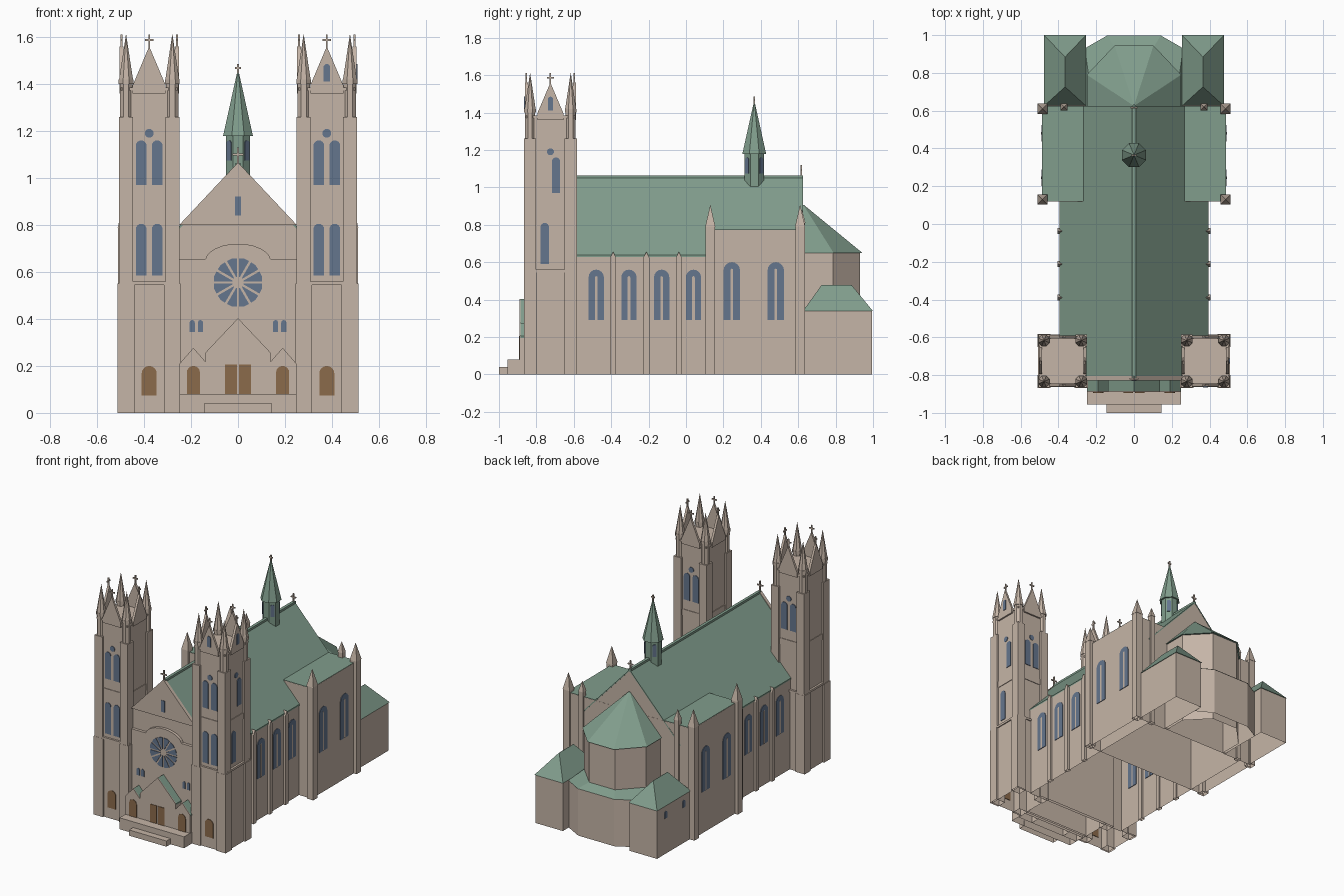
import bpy, bmesh, math

cube = bpy.data.objects.get("Cube")
if cube:
    bpy.data.objects.remove(cube, do_unlink=True)


def material(name, rgb):
    m = bpy.data.materials.new(name)
    m.use_nodes = True
    m.diffuse_color = (*rgb, 1)
    for n in m.node_tree.nodes:
        if n.type == 'BSDF_PRINCIPLED':
            n.inputs["Base Color"].default_value = (*rgb, 1)
    return m


STONE = material("warm stone", (0.56, 0.46, 0.385))
COPPER = material("green copper", (0.22, 0.34, 0.265))
GLASS = material("blue glass", (0.13, 0.18, 0.27))
WOOD = material("brown wood", (0.26, 0.145, 0.07))


# Joins two matching outlines across one axis; parts on the ground stay open below
def loft(name, lower, upper, axis, a, b, mat):
    def place(p, d):
        return {'x': (d, p[0], p[1]), 'y': (p[0], d, p[1]), 'z': (p[0], p[1], d)}[axis]
    bm = bmesh.new()
    r0 = [bm.verts.new(place(p, a)) for p in lower]
    r1 = [bm.verts.new(place(p, b)) for p in upper]
    n = len(r0)
    bm.faces.new(r0)
    bm.faces.new(r1)
    for i in range(n):
        j = (i + 1) % n
        bm.faces.new((r0[i], r0[j], r1[j], r1[i]))
    bmesh.ops.remove_doubles(bm, verts=bm.verts, dist=1e-5)
    bmesh.ops.recalc_face_normals(bm, faces=bm.faces)
    floor = [f for f in bm.faces if all(v.co.z < 1e-5 for v in f.verts)]
    if axis == 'z' or max(p[1] for p in lower) > 0.2:
        if a == 0 or axis != 'z':
            if mat == STONE:
                bmesh.ops.delete(bm, geom=floor, context='FACES_ONLY')
    me = bpy.data.meshes.new(name)
    bm.to_mesh(me)
    bm.free()
    me.materials.append(mat)
    ob = bpy.data.objects.new(name, me)
    bpy.context.collection.objects.link(ob)
    return ob


def prism(name, pts, axis, a, b, mat=STONE):
    return loft(name, pts, pts, axis, a, b, mat)


def rect(u0, u1, v0, v1):
    return [(u0, v0), (u1, v0), (u1, v1), (u0, v1)]


def box(name, x0, x1, y0, y1, z0, z1, mat=STONE):
    return prism(name, rect(x0, x1, y0, y1), 'z', z0, z1, mat)


def ring(cx, cy, r, n=8):
    return [(cx + r * math.cos((i + 0.5) * math.tau / n),
             cy + r * math.sin((i + 0.5) * math.tau / n)) for i in range(n)]


def cone(name, pts, cx, cy, z0, z1, mat=STONE):
    tip = [(cx + (x - cx) * 0.02, cy + (y - cy) * 0.02) for x, y in pts]
    return loft(name, pts, tip, 'z', z0, z1, mat)


def arch(c, w, z0, z1, n=8):
    r = w / 2
    top = [(c + r * math.cos(math.pi * i / n), z1 - r + r * math.sin(math.pi * i / n))
           for i in range(n + 1)]
    return [(c - r, z0), (c + r, z0)] + top


def plate(name, pts, axis, at, mat=GLASS):
    return prism(name, pts, axis, at - 0.004, at + 0.004, mat)


def gable(cx, half, base, eave, peak):
    return [(cx - half, base), (cx + half, base), (cx + half, eave), (cx, peak), (cx - half, eave)]


def chevron(name, cx, half, peak, slope, t, y0, y1):
    e = peak - half * slope
    pts = [(cx - half, e), (cx, peak), (cx + half, e),
           (cx + half, e + t), (cx, peak + t), (cx - half, e + t)]
    return prism(name, pts, 'y', y0, y1, COPPER)


def cross(name, x, y, z, h, along='x'):
    t, a = 0.004, h * 0.3
    box(name + "_post", x - t, x + t, y - t, y + t, z, z + h)
    dx, dy = (a, t) if along == 'x' else (t, a)
    box(name + "_arm", x - dx, x + dx, y - dy, y + dy, z + h * .55, z + h * .55 + 2 * t)


# Nave, with one roof slope running over the side aisles
SLOPE, RIDGE = 1.07, 1.05
for part, half, y0, y1 in (("nave", 0.39, -0.60, 0.624), ("nave_front", 0.25, -0.805, -0.58)):
    prism(part + "_walls", gable(0, half, 0, RIDGE - half * SLOPE, RIDGE), 'y', y0, y1)
    chevron(part + "_roof", 0, half + 0.004, RIDGE, SLOPE, 0.01, y0, y1 + 0.002)
box("roof_ridge", -0.01, 0.01, -0.815, 0.626, 1.045, 1.064, COPPER)
cross("rear_gable_cross", 0, 0.615, 1.055, 0.065)

# Front wall: arched lower panel, recess, projecting gable
hood = [(0.14 * math.cos(t), 0.645 + 0.075 * math.sin(t))
        for t in [0.13 + (math.pi - 0.26) * i / 12 for i in range(13)]]
prism("front_panel", [(-0.25, 0), (0.25, 0), (0.25, 0.655)] + hood + [(-0.25, 0.655)], 'y', -0.825, -0.79)
prism("front_gable", [(-0.25, 0.80), (0.25, 0.80), (0, 1.066)], 'y', -0.828, -0.805)
cross("front_gable_cross", 0, -0.82, 1.055, 0.075)
plate("gable_window", rect(-0.013, 0.013, 0.84, 0.92), 'y', -0.828)

# Rose window of twelve petals
for i in range(12):
    mid, spread = (i + 0.5) * math.tau / 12, math.tau / 24
    petal = [(r * math.cos(mid + k * (spread - 0.005 / r)), 0.555 + r * math.sin(mid + k * (spread - 0.005 / r)))
             for r, k in ((0.025, -1), (0.103, -1), (0.105, 0), (0.103, 1), (0.025, 1))]
    plate(f"rose_petal_{i}", petal, 'y', -0.825)

# Portals, each with a stone face hiding the roof edge, and steps
FRONT = -0.89


def portal(name, cx, half, eave, peak):
    t = 0.01
    slope = (peak - eave) / half
    prism(name + "_walls", gable(cx, half, 0, eave - t, peak - t), 'y', -0.885, -0.82)
    prism(name + "_face", gable(cx, half + 0.002, 0, eave, peak + 0.001), 'y', FRONT, -0.884)
    chevron(name + "_roof", cx, half + 0.002, peak - t, slope, t, -0.885, -0.82)


portal("main_portal", 0, 0.136, 0.257, 0.402)
box("platform", -0.25, 0.25, -0.955, -0.82, 0, 0.08)
box("lower_step", -0.145, 0.145, -1.0, -0.95, 0, 0.04)
for s, side in ((1, "left"), (-1, "right")):
    portal(f"{side}_portal", s * 0.19, 0.058, 0.208, 0.276)
    plate(f"{side}_portal_door", arch(s * 0.19, 0.056, 0.08, 0.20), 'y', FRONT, WOOD)
    plate(f"{side}_main_door", rect(s * 0.03 - 0.025, s * 0.03 + 0.025, 0.08, 0.205), 'y', FRONT, WOOD)
    for x in (0.16, 0.195):
        plate(f"{side}_small_window", arch(s * x, 0.022, 0.345, 0.395), 'y', -0.825)


# Twin towers
def tower(side, cx):
    cy = -0.725
    box(f"{side}_tower_base", cx - .122, cx + .122, cy - .132, cy + .132, 0, 0.55)
    box(f"{side}_tower_body", cx - .115, cx + .115, cy - .125, cy + .125, 0.55, 1.38)
    for z0, z1, o in ((0.545, 0.56, 0.014), (0.855, 0.90, 0.004), (1.372, 1.385, 0.006)):
        box(f"{side}_tower_band", cx - .115 - o, cx + .115 + o, cy - .125 - o, cy + .125 + o, z0, z1)
    for i in (1, -1):
        for j in (1, -1):
            px, py, h = cx + i * 0.0985, cy + j * 0.1085, 0.0325
            box(f"{side}_pier_lower", px - h - .003, px + h + .003, py - h - .001, py + h + .001, 0, 0.55)
            box(f"{side}_pier", px - .03, px + .03, py - h, py + h, 0.55, 1.26)
            prism(f"{side}_turret", ring(px, py, 0.029), 'z', 1.26, 1.41)
            prism(f"{side}_turret_collar", ring(px, py, 0.034), 'z', 1.40, 1.42)
            cone(f"{side}_turret_spire", ring(px, py, 0.032), px, py, 1.42, 1.61)
    # Gables and crosses on the four faces
    for j in (1, -1):
        y, x = cy + j * 0.128, cx + j * 0.118
        prism(f"{side}_tower_gable", gable(cx, 0.07, 1.36, 1.395, 1.56), 'y', y - .008, y + .008)
        prism(f"{side}_tower_side_gable", gable(cy, 0.07, 1.36, 1.395, 1.56), 'x', x - .008, x + .008)
        cross(f"{side}_tower_cross", cx, y, 1.55, 0.06)
        cross(f"{side}_tower_side_cross", x, cy, 1.55, 0.06, 'y')
        # Paired belfry windows front and back
        for k in (-0.034, 0.034):
            plate(f"{side}_belfry_window", arch(cx + k, 0.046, 0.97, 1.16), 'y', cy + j * 0.125)
        plate(f"{side}_belfry_oculus", ring(cx, 1.19, 0.019, 12), 'y', cy + j * 0.125)
    for k in (-0.034, 0.034):
        plate(f"{side}_tower_window", arch(cx + k, 0.046, 0.585, 0.805), 'y', cy - 0.125)
    plate(f"{side}_tower_door", arch(cx, 0.064, 0.075, 0.20), 'y', cy - 0.132, WOOD)


tower("left", 0.378)
tower("right", -0.378)
plate("tower_gable_window", arch(0.378, 0.028, 1.41, 1.485), 'y', -0.861)
plate("tower_side_gable_window", arch(-0.725, 0.028, 1.41, 1.485), 'x', 0.504)
plate("tower_side_upper_window", arch(-0.695, 0.045, 0.97, 1.16), 'x', 0.493)
plate("tower_side_lower_window", arch(-0.755, 0.045, 0.59, 0.81), 'x', 0.493)
plate("tower_side_oculus", ring(-0.725, 1.19, 0.019, 12), 'x', 0.493)

# Transept with a flat copper roof
box("transept_walls", -0.487, 0.487, 0.12, 0.625, 0, 0.772)
box("transept_roof", -0.486, 0.486, 0.121, 0.624, 0.768, 0.775, COPPER)


def pinnacle(name, x, y, h, z0, z1):
    box(name + "_shaft", x - h, x + h, y - h, y + h, 0, z0)
    cone(name + "_tip", rect(x - h - .002, x + h + .002, y - h - .002, y + h + .002), x, y, z0, z1)


def mullioned_window(name, y, x, w, z0, z1):
    plate(name, arch(y, w, z0, z1), 'x', x)
    prism(name + "_mullion", arch(y, 0.014, z0, z1 - 0.035), 'x', x - .005, x + .005)


for s, side in ((1, "left"), (-1, "right")):
    for y in (0.13, 0.61):
        pinnacle(f"{side}_transept_buttress", s * 0.485, y, 0.025, 0.79, 0.905)
    pinnacle(f"{side}_rear_buttress", s * 0.37, 0.62, 0.017, 0.81, 0.88)
    for y in (0.245, 0.48):
        mullioned_window(f"{side}_transept_window", y, s * 0.487, 0.088, 0.29, 0.60)
    for y in (-0.48, -0.305, -0.13, 0.04):
        mullioned_window(f"{side}_aisle_window", y, s * 0.39, 0.082, 0.29, 0.56)
    for y in (-0.39, -0.212, -0.038):
        prism(f"{side}_aisle_buttress", gable(y, 0.016, 0, 0.625, 0.655), 'x', s * 0.38, s * 0.406)
    # Corner chapels with hipped roofs
    cx = s * 0.365
    box(f"{side}_chapel_walls", cx - 0.107, cx + 0.107, 0.62, 0.995, 0, 0.34)
    loft(f"{side}_chapel_roof", rect(cx - 0.111, cx + 0.111, 0.625, 1.0),
         rect(cx - 0.001, cx + 0.001, 0.725, 0.885), 'z', 0.338, 0.478, COPPER)
for y in (0.70, 0.90):
    plate("chapel_window", arch(y, 0.03, 0.25, 0.30), 'x', -0.472)


# Apse with a fan of roof panels, and the lower walk around it
def half_ring(w, side_y, c, end_y):
    return [(w, 0.625), (w, side_y), (c, end_y), (-c, end_y), (-w, side_y), (-w, 0.625)]


apse = half_ring(0.24, 0.785, 0.1, 0.93)
prism("apse_walls", apse, 'z', 0, 0.65)
eaves = half_ring(0.25, 0.79, 0.103, 0.945)
for i, (p, q) in enumerate(zip(eaves, eaves[1:])):
    cone(f"apse_roof_panel_{i}", [p, q, (0, 0.625)], 0, 0.625, 0.648, 0.905, COPPER)
prism("walk_walls", half_ring(0.258, 0.93, 0.14, 0.995), 'z', 0, 0.33)
loft("walk_roof", half_ring(0.26, 0.93, 0.142, 0.998), apse, 'z', 0.33, 0.36, COPPER)

# Roof spire over the crossing, with windows on its diagonal faces
SY = 0.365
prism("spire_lantern", ring(0, SY, 0.056), 'z', 1.0, 1.18, COPPER)
cone("spire", ring(0, SY, 0.069), 0, SY, 1.178, 1.46, COPPER)
cross("spire_cross", 0, SY, 1.44, 0.045)
for i in range(4):
    w = plate(f"lantern_window_{i}", arch(0, 0.026, 1.075, 1.16), 'y', -0.056 * math.cos(math.pi / 8))
    w.rotation_euler.z = (i + 0.5) * math.tau / 4
    w.location.y = SY
